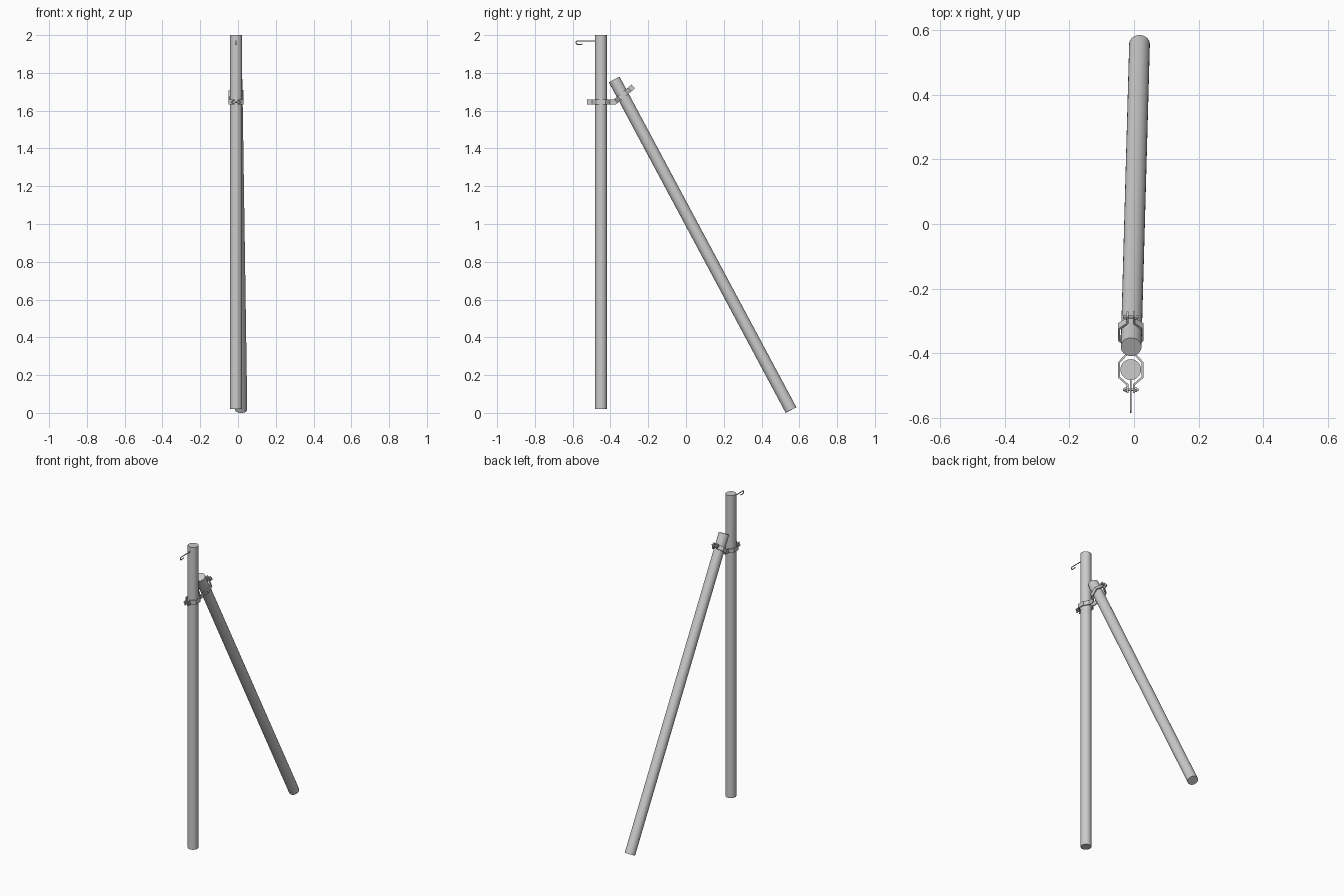
import bpy, bmesh, math
from mathutils import Vector

if "Cube" in bpy.data.objects:
    bpy.data.objects.remove(bpy.data.objects["Cube"])

R = 0.032                      # pole radius
CX = -0.01                     # x of the post and clamp plane
CLAMP = Vector((CX, -0.45, 1.645))
BEND, PITCH = 0.072, math.radians(40)
SECOND = 0.128                 # distance along the strap to the brace clamp


def smooth(ob):
    bpy.ops.object.select_all(action='DESELECT')
    ob.select_set(True)
    bpy.context.view_layer.objects.active = ob
    bpy.ops.object.shade_smooth_by_angle(angle=math.radians(35))


def rod(name, a, b, r, sides=40):
    a, b = Vector(a), Vector(b)
    bpy.ops.mesh.primitive_cylinder_add(vertices=sides, radius=r, depth=(b - a).length,
                                        location=(a + b) / 2)
    ob = bpy.context.object
    ob.name = name
    ob.rotation_euler = (b - a).to_track_quat('Z', 'Y').to_euler()
    if sides > 6:
        smooth(ob)
    return ob


def clamp_point(s, x, w):
    """Map strap coordinates (along, sideways, across) onto the bent clamp."""
    if s < BEND - 1e-6:
        return CLAMP + Vector((x, s, w))
    if s < BEND + 1e-6:        # mitred fold
        return CLAMP + Vector((x, s - w * math.tan(PITCH / 2), w))
    t, c, n = s - BEND, math.cos(PITCH), math.sin(PITCH)
    return CLAMP + Vector((x, BEND + t * c - w * n, t * n + w * c))


# Poles
rod("upright_post", (CX, -0.45, 0.02), (CX, -0.45, 2.0), R)
rod("leaning_brace", (0.017, 0.556, 0.015), (-0.009, -0.38, 1.765), R)

# Clamp straps: one half profile, repeated around each pole
half = [(-0.073, 0.010), (-0.047, 0.010), (-0.024, 0.036), (0.022, 0.036), (0.046, 0.014)]
path = half + [(BEND - 0.008, 0.014), (BEND, 0.014)]
path += [(SECOND - s, x) for s, x in reversed(half)]


def strap(name, side, thick=0.006, width=0.027):
    bm = bmesh.new()
    pts = [Vector(p) for p in path]
    rings = []
    for i, p in enumerate(pts):
        d0 = (p - pts[i - 1]).normalized() if i else (pts[1] - p).normalized()
        d1 = (pts[i + 1] - p).normalized() if i < len(pts) - 1 else d0
        n0, n1 = Vector((-d0.y, d0.x)), Vector((-d1.y, d1.x))
        n = (n0 + n1).normalized()
        n *= thick / 2 / max(n.dot(n0), 0.5)
        if abs(p.x - BEND) < 1e-6:
            n.x = 0
        ring = []
        for k, w in ((1, 1), (1, -1), (-1, -1), (-1, 1)):
            q = p + k * n
            ring.append(bm.verts.new(clamp_point(q.x, side * q.y, w * width / 2)))
        rings.append(ring)
    for a, b in zip(rings, rings[1:]):
        for j in range(4):
            bm.faces.new((a[j], a[(j + 1) % 4], b[(j + 1) % 4], b[j]))
    bm.faces.new(rings[0])
    bm.faces.new(rings[-1])
    bmesh.ops.recalc_face_normals(bm, faces=bm.faces)
    me = bpy.data.meshes.new(name)
    bm.to_mesh(me)
    bm.free()
    bpy.context.collection.objects.link(bpy.data.objects.new(name, me))


strap("clamp_strap_left", -1)
strap("clamp_strap_right", 1)

# Clamp bolts with hexagonal head and nut
for label, s in (("post", -0.062), ("brace", SECOND + 0.062)):
    rod(label + "_clamp_bolt", clamp_point(s, -0.024, 0), clamp_point(s, 0.024, 0), 0.004, 16)
    for part, side in (("head", -1), ("nut", 1)):
        rod(f"{label}_clamp_{part}", clamp_point(s, side * 0.013, 0),
            clamp_point(s, side * 0.019, 0), 0.008, 6)

# Wire hook near the top of the post
cu = bpy.data.curves.new("hook", 'CURVE')
cu.dimensions = '3D'
cu.bevel_depth = 0.003
cu.bevel_resolution = 3
cu.use_fill_caps = True
pts = [(-0.47, 1.969), (-0.573, 1.969)]
pts += [(-0.573 - 0.009 * math.sin(math.pi * i / 8), 1.96 + 0.009 * math.cos(math.pi * i / 8))
        for i in range(1, 9)]
pts += [(-0.555, 1.951), (-0.548, 1.954)]
sp = cu.splines.new('POLY')
sp.points.add(len(pts) - 1)
for p, (y, z) in zip(sp.points, pts):
    p.co = (CX, y, z, 1)
hook = bpy.data.objects.new("wire_hook", cu)
bpy.context.collection.objects.link(hook)
